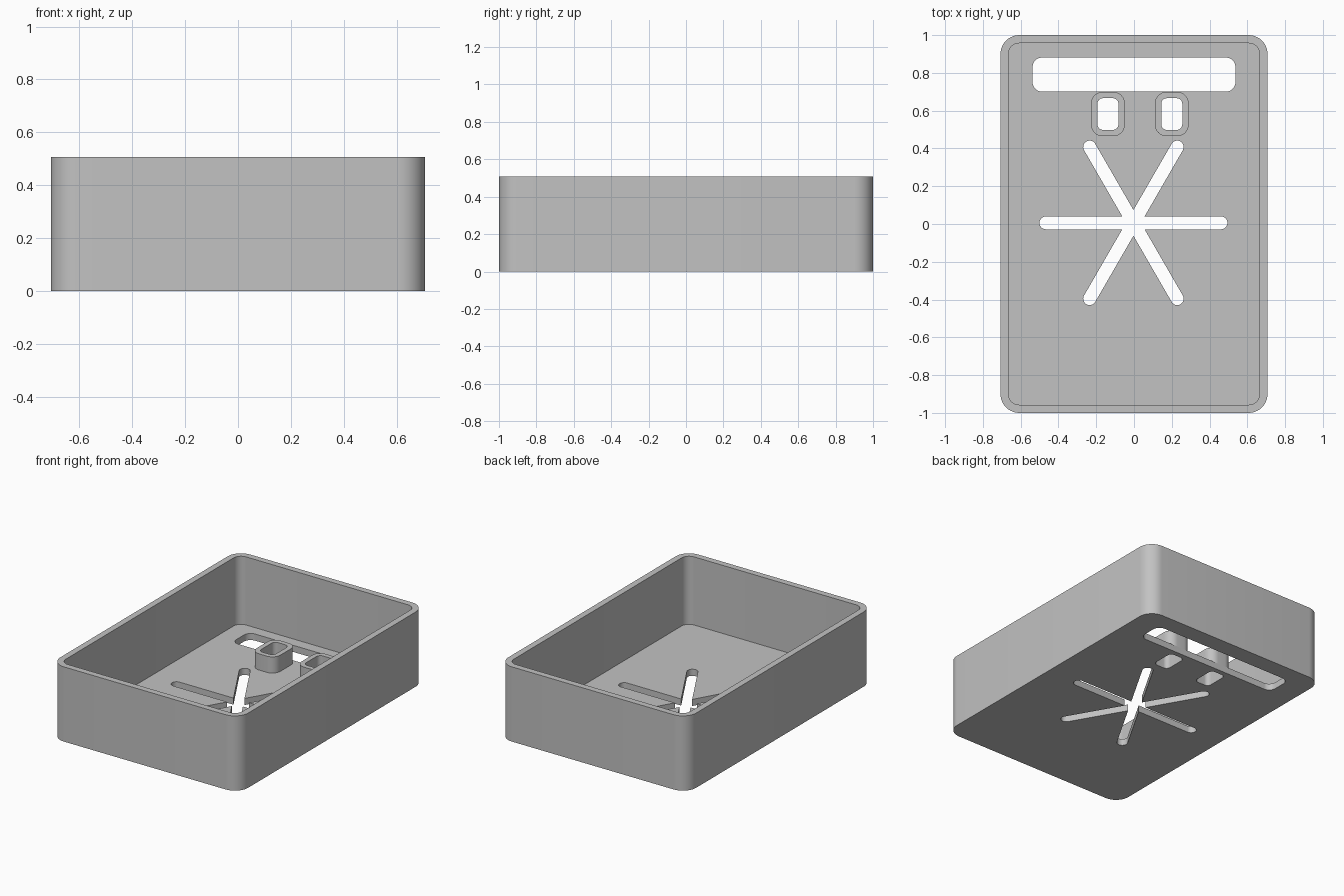
import bpy
import bmesh
from math import cos, sin, pi, radians
from mathutils import Matrix, Vector

cube = bpy.data.objects.get("Cube")
if cube:
    bpy.data.objects.remove(cube, do_unlink=True)

HEIGHT, FLOOR, BOSS_TOP = 0.508, 0.045, 0.155

grey = bpy.data.materials.new("plain grey")
grey.use_nodes = True
colour = (0.54, 0.54, 0.54, 1)
grey.diffuse_color = colour
grey.node_tree.nodes["Principled BSDF"].inputs["Base Color"].default_value = colour


def prism(name, centre, size, radius, bottom, top, angle=0, steps=10):
    """Upright rounded rectangle, turned about its centre."""
    bm = bmesh.new()
    corners = [(1, 1), (-1, 1), (-1, -1), (1, -1)]
    ring = []
    for i, (sx, sy) in enumerate(corners):
        for k in range(steps + 1):
            a = (i + k / steps) * pi / 2
            x = sx * (size[0] / 2 - radius) + radius * cos(a)
            y = sy * (size[1] / 2 - radius) + radius * sin(a)
            ring.append(bm.verts.new((x, y, bottom)))
    face = bm.faces.new(ring)
    extruded = bmesh.ops.extrude_face_region(bm, geom=[face])["geom"]
    upper = [v for v in extruded if isinstance(v, bmesh.types.BMVert)]
    bmesh.ops.translate(bm, verts=upper, vec=(0, 0, top - bottom))
    bmesh.ops.remove_doubles(bm, verts=bm.verts, dist=1e-5)
    bmesh.ops.recalc_face_normals(bm, faces=bm.faces)
    place = Matrix.Translation(Vector((*centre, 0))) @ Matrix.Rotation(angle, 4, "Z")
    bm.transform(place)
    mesh = bpy.data.meshes.new(name)
    bm.to_mesh(mesh)
    bm.free()
    mesh.materials.append(grey)
    obj = bpy.data.objects.new(name, mesh)
    bpy.context.collection.objects.link(obj)
    return obj


def combine(target, tool, operation):
    """Apply a boolean and remove the tool."""
    mod = target.modifiers.new(operation, "BOOLEAN")
    mod.operation, mod.solver, mod.object = operation, "EXACT", tool
    bpy.context.view_layer.objects.active = target
    bpy.ops.object.modifier_apply(modifier=mod.name)
    bpy.data.objects.remove(tool, do_unlink=True)


# Open tray with rounded corners
tray = prism("tray", (0, 0), (1.414, 2), 0.1, 0, HEIGHT)
combine(tray, prism("cavity", (0, 0), (1.328, 1.914), 0.055, FLOOR, 1), "DIFFERENCE")

# Hollow rectangular bosses on the floor
boss_centres = [(-0.138, 0.582), (0.2, 0.582)]
for centre in boss_centres:
    combine(tray, prism("boss", centre, (0.178, 0.234), 0.06, 0.02, BOSS_TOP), "UNION")
for centre in boss_centres:
    combine(tray, prism("boss_hole", centre, (0.111, 0.168), 0.03, -1, 1), "DIFFERENCE")

# Wide slot near the back
combine(tray, prism("back_slot", (0, 0.791), (1.074, 0.18), 0.05, -1, 1), "DIFFERENCE")

# Three crossed slots forming a six-armed star
for turn in (0, 60, 120):
    slot = prism("star_slot", (-0.003, 0.006), (0.995, 0.068), 0.0339, -1, 1, radians(turn))
    combine(tray, slot, "DIFFERENCE")

bpy.ops.object.select_all(action="DESELECT")
tray.select_set(True)
bpy.context.view_layer.objects.active = tray
bpy.ops.object.shade_smooth_by_angle(angle=radians(30))
